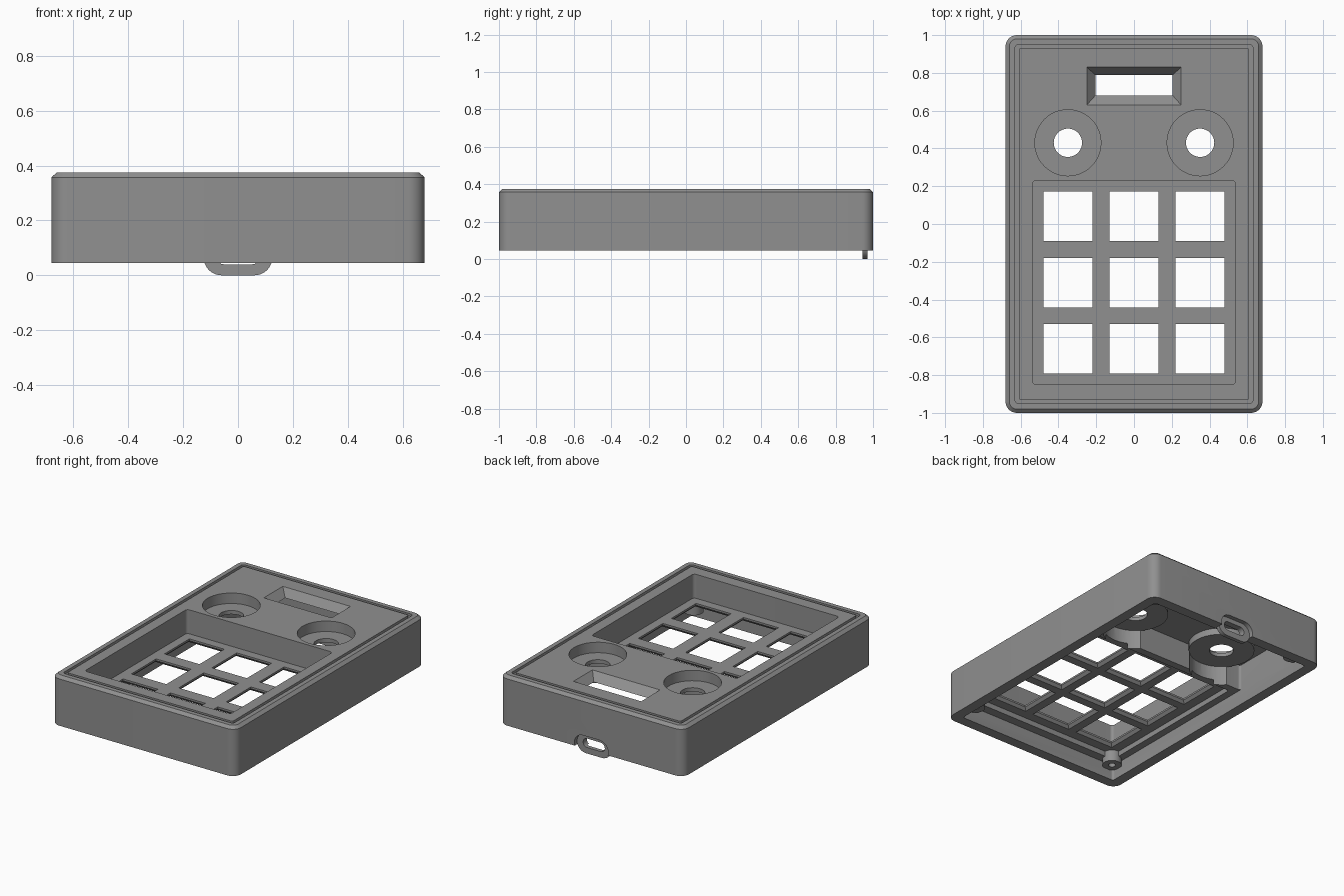
import bpy, bmesh, math
from mathutils import Matrix

if "Cube" in bpy.data.objects:
    bpy.data.objects.remove(bpy.data.objects["Cube"])

grey = bpy.data.materials.new("case_grey")
grey.diffuse_color = (0.28, 0.28, 0.28, 1)
grey.use_nodes = True
grey.node_tree.nodes["Principled BSDF"].inputs["Base Color"].default_value = grey.diffuse_color


def loft(name, sections, n=8, sideways=False):
    """Solid through rounded rectangles (cx, cy, half_x, half_y, radius, z)."""
    bm = bmesh.new()
    rings = []
    for cx, cy, hx, hy, r, z in sections:
        ring = []
        for q, (sx, sy) in enumerate([(1, 1), (-1, 1), (-1, -1), (1, -1)]):
            steps = n if r > 0 else 0
            for i in range(steps + 1):
                a = math.pi / 2 * (q + (i / steps if steps else 0))
                p = (cx + sx * (hx - r) + r * math.cos(a),
                     cy + sy * (hy - r) + r * math.sin(a), z)
                ring.append(bm.verts.new(p))
        rings.append(ring)
    k = len(rings[0])
    for a, b in zip(rings, rings[1:]):
        for i in range(k):
            bm.faces.new((a[i], a[(i + 1) % k], b[(i + 1) % k], b[i]))
    bm.faces.new(rings[0][::-1])
    bm.faces.new(rings[-1])
    bmesh.ops.remove_doubles(bm, verts=bm.verts, dist=1e-5)
    if sideways:
        bm.transform(Matrix.Rotation(math.pi / 2, 4, 'X'))
    bmesh.ops.recalc_face_normals(bm, faces=bm.faces)
    me = bpy.data.meshes.new(name)
    bm.to_mesh(me)
    bm.free()
    me.materials.append(grey)
    ob = bpy.data.objects.new(name, me)
    bpy.context.collection.objects.link(ob)
    return ob


def block(name, cx, cy, hx, hy, r, z0, z1, **kw):
    return loft(name, [(cx, cy, hx, hy, r, z0), (cx, cy, hx, hy, r, z1)], **kw)


def disc(name, cx, cy, r, z0, z1):
    return block(name, cx, cy, r, r, r, z0, z1, n=12)


def boolean(target, tool, operation='DIFFERENCE'):
    m = target.modifiers.new("cut", 'BOOLEAN')
    m.operation, m.solver, m.object = operation, 'EXACT', tool
    bpy.context.view_layer.objects.active = target
    bpy.ops.object.modifier_apply(modifier=m.name)
    bpy.data.objects.remove(tool)


# Case body with chamfered top edge
case = loft("case", [(0, 0, .68, 1, .06, .045), (0, 0, .68, 1, .06, .357),
                     (0, 0, .66, .98, .04, .375)])

# Underside: lid opening, rear electronics bay, pocket behind the key plate
boolean(case, block("lid_opening", 0, 0, .61, .93, .015, 0, .15))
boolean(case, block("rear_bay", 0, .615, .61, .315, .015, .1, .325))
boolean(case, block("plate_pocket", 0, -.31, .56, .56, .015, .1, .185))

# Knob cups under the top panel
for s in (-1, 1):
    boolean(case, disc("pot_clearance", s * .35, .43, .2, 0, .28))
    boolean(case, disc("knob_cup", s * .35, .43, .205, .28, .35), 'UNION')

# Screw posts in the corners
for sx in (-1, 1):
    for sy in (-1, 1):
        top = .335 if sy > 0 else .20
        boolean(case, disc("post", sx * .555, sy * .875, .06, .11, top), 'UNION')
        boolean(case, disc("screw_hole", sx * .555, sy * .875, .022, .05, .18))

# Decorative groove around the top
groove = block("groove", 0, 0, .63, .95, .02, .358, .4)
boolean(groove, block("groove_core", 0, 0, .61, .93, .01, .3, .5))
boolean(case, groove)

# Knob recesses and shaft holes
for s in (-1, 1):
    boolean(case, disc("knob_recess", s * .35, .43, .175, .305, .5))
    boolean(case, disc("shaft_hole", s * .35, .43, .075, .2, .4))

# Sloped display window
boolean(case, loft("display_window", [(0, .735, .205, .055, 0, .2),
                                      (0, .735, .205, .055, 0, .325),
                                      (0, .73, .25, .1, 0, .375),
                                      (0, .73, .25, .1, 0, .45)]))

# Key recess and 3 x 3 key openings, flared underneath
boolean(case, block("key_recess", 0, -.31, .538, .54, .02, .215, .5))
for i in (-1, 0, 1):
    for j in (-1, 0, 1):
        x, y = i * .35, -.31 + j * .35
        boolean(case, loft("key_opening", [(x, y, .15, .15, 0, .18),
                                           (x, y, .129, .131, 0, .203),
                                           (x, y, .129, .131, 0, .3)]))

# Port notch in the back wall, and the slotted port plate set in it
boolean(case, block("port_notch", 0, .065, .125, .065, .065, -1.05, -.97, sideways=True))
boolean(case, block("port_slot", 0, .07, .08, .03, .03, -1.05, -.85, sideways=True))
plate = block("port_plate", 0, .065, .125, .065, .065, -.971, -.945, sideways=True)
boolean(plate, block("plate_slot", 0, .07, .08, .03, .03, -1.05, -.85, sideways=True))

for ob in (case, plate):
    bpy.ops.object.select_all(action='DESELECT')
    ob.select_set(True)
    bpy.context.view_layer.objects.active = ob
    bpy.ops.object.shade_smooth_by_angle(angle=math.radians(30))
